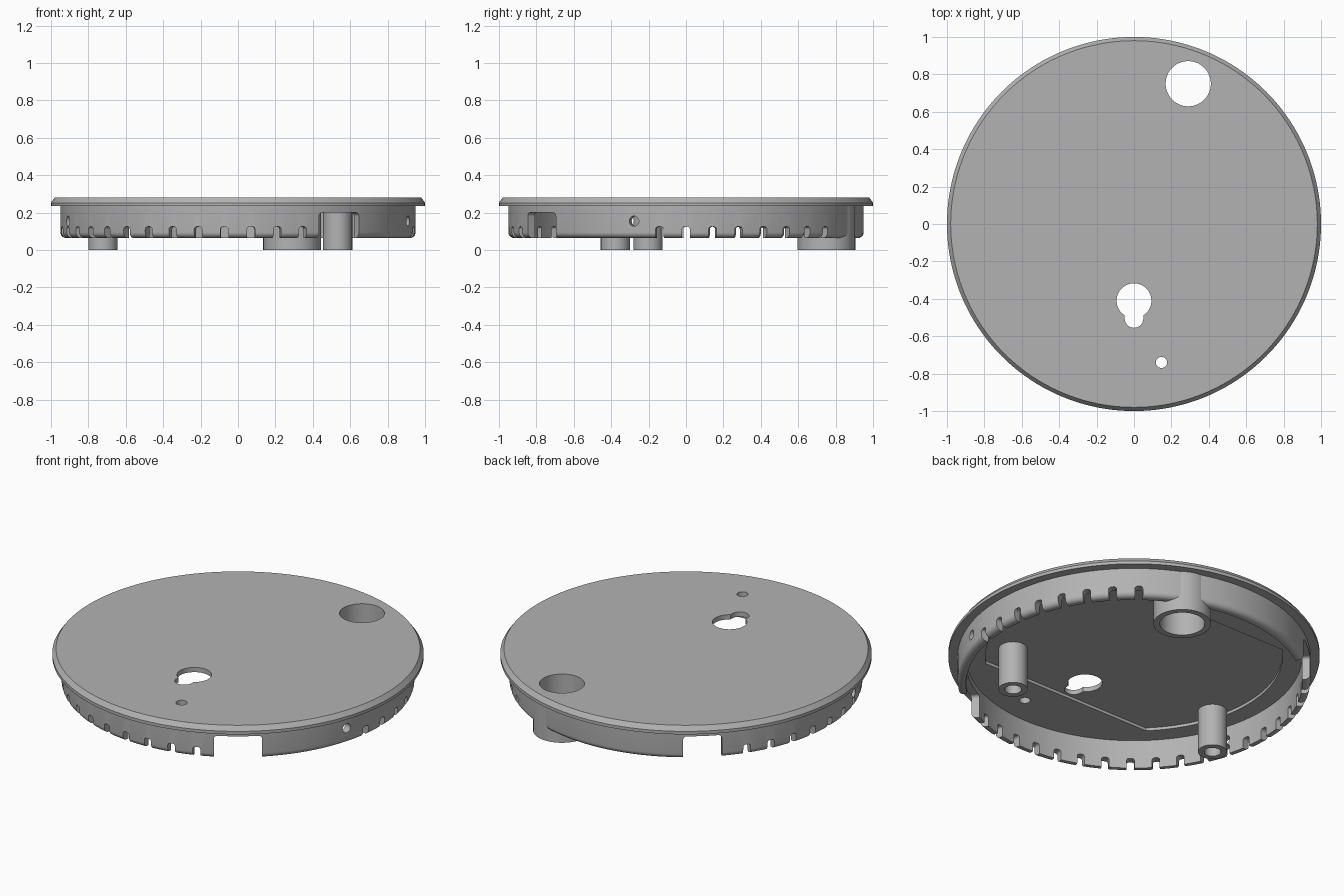
import bpy, bmesh, math
from mathutils import Matrix, Vector

old = bpy.data.objects.get("Cube")
if old:
    bpy.data.objects.remove(old, do_unlink=True)

grey = bpy.data.materials.new("light_grey")
grey.use_nodes = True
grey.diffuse_color = (0.45, 0.45, 0.45, 1)
grey.node_tree.nodes["Principled BSDF"].inputs["Base Color"].default_value = grey.diffuse_color


def new_object(name, bm):
    bmesh.ops.recalc_face_normals(bm, faces=bm.faces)
    mesh = bpy.data.meshes.new(name)
    bm.to_mesh(mesh)
    bm.free()
    mesh.materials.append(grey)
    obj = bpy.data.objects.new(name, mesh)
    bpy.context.collection.objects.link(obj)
    return obj


def lathe(name, profile, centre=(0, 0), steps=128):
    """Turn a closed (radius, z) outline around a vertical axis."""
    bm = bmesh.new()
    verts = [bm.verts.new((r, 0, z)) for r, z in profile]
    edges = [bm.edges.new((verts[i - 1], verts[i])) for i in range(len(verts))]
    bmesh.ops.spin(bm, geom=verts + edges, cent=(0, 0, 0), axis=(0, 0, 1),
                   angle=math.tau, steps=steps, use_merge=True)
    bmesh.ops.remove_doubles(bm, verts=bm.verts, dist=1e-5)
    bmesh.ops.translate(bm, verts=bm.verts, vec=(*centre, 0))
    return new_object(name, bm)


def prism(bm, outline, low, high, matrix=Matrix()):
    """Extrude an outline along local z inside an existing bmesh."""
    bottom = [bm.verts.new(matrix @ Vector((x, y, low))) for x, y in outline]
    top = [bm.verts.new(matrix @ Vector((x, y, high))) for x, y in outline]
    bm.faces.new(bottom[::-1])
    bm.faces.new(top)
    for i in range(len(outline)):
        bm.faces.new((bottom[i - 1], bottom[i], top[i], top[i - 1]))


def arc(x, y, r, start, end, steps=48):
    angles = [math.radians(start + (end - start) * i / steps) for i in range(steps + 1)]
    return [(x + r * math.cos(a), y + r * math.sin(a)) for a in angles]


def circle(x, y, r):
    return arc(x, y, r, 0, 360)[:-1]


def slot(half, top, corner):
    """Upright slot with rounded top corners, open at the bottom."""
    return ([(-half, 0), (half, 0)]
            + arc(half - corner, top - corner, corner, 0, 90, 6)
            + arc(corner - half, top - corner, corner, 90, 180, 6))


def radial(degrees):
    """Local x runs along the rim, local y up, local z outward."""
    c, s = math.cos(math.radians(degrees)), math.sin(math.radians(degrees))
    return Matrix(((-s, 0, c, 0), (c, 0, s, 0), (0, 1, 0, 0), (0, 0, 0, 1)))


def cut(obj, name, bm):
    cutter = new_object(name, bm)
    cutter.hide_render = True
    mod = obj.modifiers.new("cut", 'BOOLEAN')
    mod.operation, mod.solver, mod.object = 'DIFFERENCE', 'EXACT', cutter
    graph = bpy.context.evaluated_depsgraph_get()
    mesh = bpy.data.meshes.new_from_object(obj.evaluated_get(graph))
    obj.modifiers.clear()
    obj.data = mesh
    bpy.data.objects.remove(cutter, do_unlink=True)


boss_x, boss_y, bore = 0.29, 0.75, 0.121

# Top plate with chamfered rim
plate = lathe("top_plate", [(0, 0.235), (1, 0.235), (1, 0.253), (0.98, 0.28), (0, 0.28)], steps=160)

# Openings through the plate: cable bore, keyhole, pin hole
bm = bmesh.new()
prism(bm, circle(boss_x, boss_y, bore), 0.1, 0.4)
neck = math.degrees(math.acos(0.05 / 0.093))
prism(bm, arc(0, -0.41, 0.093, -neck, 180 + neck) + arc(0, -0.505, 0.05, 180, 360, 20), 0.1, 0.4)
prism(bm, circle(0.147, -0.74, 0.03), 0.1, 0.4)
cut(plate, "plate_holes", bm)

# Shallow recess on the underside, round with two straight sides
bm = bmesh.new()
side = math.degrees(math.asin(0.57 / 0.8))
prism(bm, arc(0, 0, 0.8, -side, side) + arc(0, 0, 0.8, 180 - side, 180 + side), 0.1, 0.252)
cut(plate, "recess", bm)

# Skirt wall with rounded lower edge
skirt = lathe("skirt_wall", [(0.905, 0.24), (0.905, 0.065)]
              + arc(0.92, 0.095, 0.03, -90, 0, 6) + [(0.95, 0.24)], steps=160)

# Small vent notches, two wide openings, screw holes and the bore clearance
bm = bmesh.new()
notches = [145.2 + 8.6 * i for i in range(18)] + [8.6 * i for i in range(-1, 7)]
for angle in notches:
    prism(bm, slot(0.021, 0.125, 0.014), 0.85, 1.05, radial(angle))
for angle, half in ((-55, 0.13), (130.4, 0.105)):
    prism(bm, slot(half, 0.2, 0.02), 0.8, 1.05, radial(angle))
for angle in (-17, 197):
    prism(bm, circle(0, 0.155, 0.027), 0.85, 1.05, radial(angle))
prism(bm, circle(boss_x, boss_y, bore), 0.01, 0.4)
cut(skirt, "skirt_cuts", bm)


# Hollow cable boss and two screw posts
def tube(name, centre, inner, outer, top):
    return lathe(name, [(inner, 0), (outer, 0), (outer, top), (inner, top)], centre, 48)


parts = [plate, skirt,
         tube("cable_boss", (boss_x, boss_y), bore, 0.155, 0.24),
         tube("left_screw_post", (0.533, -0.378), 0.045, 0.078, 0.26),
         tube("right_screw_post", (-0.722, -0.203), 0.045, 0.078, 0.26)]

bpy.ops.object.select_all(action='DESELECT')
for part in parts:
    part.select_set(True)
bpy.context.view_layer.objects.active = plate
bpy.ops.object.shade_smooth_by_angle(angle=math.radians(30))
